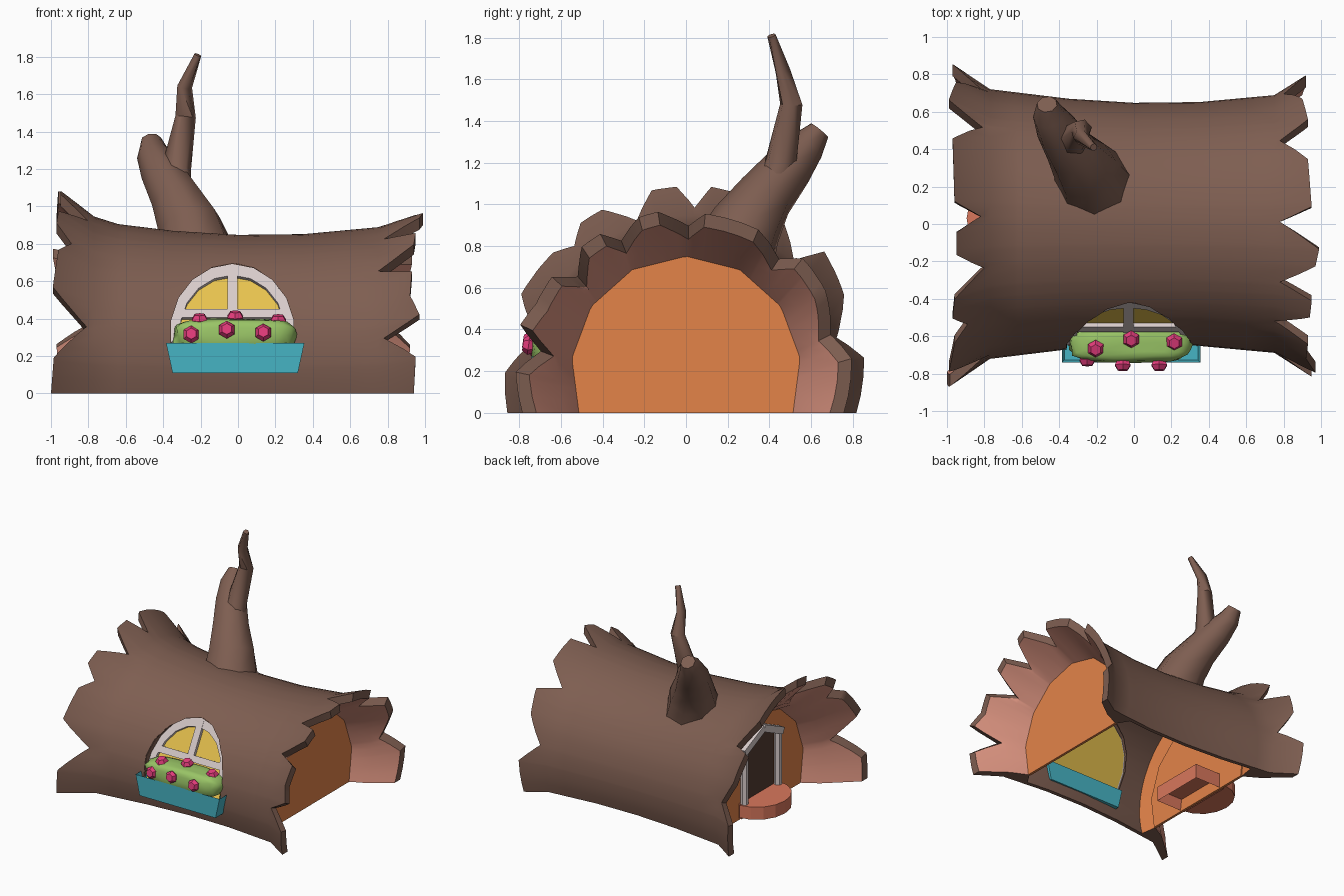
import bpy, bmesh, math, random
from mathutils import Vector

random.seed(4)
if "Cube" in bpy.data.objects:
    bpy.data.objects.remove(bpy.data.objects["Cube"])


def material(name, *rgb):
    col = [((c / 255 + 0.055) / 1.055) ** 2.4 for c in rgb] + [1]
    m = bpy.data.materials.new(name)
    m.use_nodes = True
    m.diffuse_color = col
    m.node_tree.nodes["Principled BSDF"].inputs["Base Color"].default_value = col
    return m


BARK = material("bark brown", 126, 94, 81)
WOOD = material("inner wood pink", 214, 144, 125)
ORANGE = material("end wall orange", 227, 131, 73)
FRAME = material("pale frame", 216, 203, 202)
GLASS = material("window yellow", 231, 194, 78)
TEAL = material("planter teal", 70, 180, 196)
GREEN = material("bush green", 153, 196, 102)
PINK = material("flower pink", 228, 60, 124)
PORCH = material("porch salmon", 216, 119, 92)
DOOR = material("door dark brown", 84, 60, 51)


def smooth_by(ob, angle):
    bpy.ops.object.select_all(action='DESELECT')
    ob.select_set(True)
    bpy.context.view_layer.objects.active = ob
    bpy.ops.object.shade_smooth_by_angle(angle=math.radians(angle))


def finish(name, bm, *mats, smooth=None, recalc=True):
    if recalc:
        bmesh.ops.recalc_face_normals(bm, faces=bm.faces)
    me = bpy.data.meshes.new(name)
    bm.to_mesh(me)
    bm.free()
    ob = bpy.data.objects.new(name, me)
    bpy.context.collection.objects.link(ob)
    for m in mats:
        me.materials.append(m)
    if smooth:
        smooth_by(ob, smooth)
    return ob


def interp(table, x):
    for (a, u), (b, v) in zip(table, table[1:]):
        if x <= b:
            return u + (v - u) * (x - a) / (b - a)
    return table[-1][1]


# Log: lengthwise radius, and jagged end outlines as (degrees, x)
RADIUS = [(-1, .88), (-.8, .725), (-.35, .67), (0, .648), (.35, .652), (.76, .69), (1, .85)]
LEFT = [(-15, -1), (-2, -.985), (13, -.81), (24, -.99), (41, -.96), (48, -.89), (54, -.97),
        (62, -.96), (72, -.8), (79, -.95), (87, -.95), (93, -.82), (98, -.96), (122, -.97),
        (134, -.81), (140, -.99), (155, -.95), (167, -.82), (177, -.97), (195, -.95)]
RIGHT = [(-15, .94), (-1, .95), (9, .78), (15, .97), (24, .92), (35, .93), (42, .75), (50, .94),
         (58, .95), (64, .78), (73, .97), (80, .99), (91, .78), (97, .95), (117, .93),
         (129, .78), (136, .93), (150, .9), (165, .8), (176, .92), (195, .9)]
AXIS_Z = .2
CX, CZ = -.03, .33
WALL_R = .548


def ring_point(x, r, s):
    a = math.asin(AXIS_Z / r)
    t = -a + (math.pi + 2 * a) * s
    return (x, -r * math.cos(t), AXIS_Z + r * math.sin(t))


def wall_radius(s):
    """Radius of the eight-sided end wall outline."""
    half = (math.pi / 2 + math.asin(AXIS_Z / WALL_R)) / 8
    return WALL_R * math.cos(half) / math.cos((s * 8 % 1 * 2 - 1) * half)


def arch(rx, rz):
    return [(CX + rx * math.cos(a), CZ + rz * math.sin(a))
            for a in (math.radians(190 - 20 * k) for k in range(11))]


def prism(name, pts, offset, mat):
    bm = bmesh.new()
    face = bm.faces.new([bm.verts.new(p) for p in pts])
    ext = bmesh.ops.extrude_face_region(bm, geom=[face], use_keep_orig=True)
    bmesh.ops.translate(bm, vec=offset,
                        verts=[g for g in ext["geom"] if isinstance(g, bmesh.types.BMVert)])
    return finish(name, bm, mat)


def build_log():
    bm = bmesh.new()
    degs = sorted({d for d, _ in LEFT + RIGHT} | set(range(-15, 196, 6)))
    outer, inner = [], []
    for d in degs:
        s = (d + 15) / 210
        xs = [interp(LEFT, d), -.77, -.64, -.62, -.35, 0, .35, .55, .61, .75, interp(RIGHT, d)]
        rs = [interp(RADIUS, x) for x in xs]
        top = max(0, math.sin(math.radians(d)))
        rs[0] += .045 * top ** 5
        rs[1] += .025 * top ** 3
        rs[-1] -= .3 * (xs[-1] - .76) * top ** 2
        ri = [r - .03 for r in rs]
        ri[:3] = rs[0] - .065, .62, wall_radius(s)
        ri[-3:] = wall_radius(s), .61, rs[-1] - .065
        outer.append([bm.verts.new(ring_point(x, r, s)) for x, r in zip(xs, rs)])
        inner.append([bm.verts.new(ring_point(x, r, s)) for x, r in zip(xs, ri)])
    for o, p, n, q in zip(outer, outer[1:], inner, inner[1:]):
        for j in range(10):
            bm.faces.new((o[j], o[j + 1], p[j + 1], p[j]))
            f = bm.faces.new((n[j], q[j], q[j + 1], n[j + 1]))
            f.material_index = 1 if j in (0, 1, 8, 9) else 2 if j in (2, 7) else 0
        bm.faces.new((o[0], p[0], q[0], n[0]))
        bm.faces.new((o[-1], n[-1], q[-1], p[-1]))
    # Underside strips along the ground
    o, n, p, q = outer[0], inner[0], outer[-1], inner[-1]
    for j in range(10):
        bm.faces.new((o[j], n[j], n[j + 1], o[j + 1]))
        bm.faces.new((p[j], p[j + 1], q[j + 1], q[j]))
    log = finish("log_shell", bm, BARK, WOOD, ORANGE, recalc=False)
    # Window opening
    hole = [(CX - .335, .2)] + arch(.335, .365) + [(CX + .335, .2)]
    cutter = prism("window_cutter", [(x, -.95, z) for x, z in hole], (0, .65, 0), BARK)
    cutter.hide_render = True
    mod = log.modifiers.new("window opening", 'BOOLEAN')
    mod.operation = 'DIFFERENCE'
    mod.object = cutter
    bpy.context.view_layer.objects.active = log
    bpy.ops.object.modifier_apply(modifier=mod.name)
    bpy.data.objects.remove(cutter)
    smooth_by(log, 35)


def tube(name, path, sides, mat, smooth=None):
    bm = bmesh.new()
    pts = [Vector(p[:3]) for p in path]
    rings = []
    for i, p in enumerate(path):
        tan = pts[min(i + 1, len(pts) - 1)] - pts[max(i - 1, 0)]
        q = tan.to_track_quat('Z', 'Y')
        rings.append([bm.verts.new(pts[i] + q @ Vector((p[3] * math.cos(a), p[3] * math.sin(a), 0)))
                      for a in (2 * math.pi * (k + .5) / sides for k in range(sides))])
    for a, b in zip(rings, rings[1:]):
        for k in range(sides):
            m = (k + 1) % sides
            bm.faces.new((a[k], a[m], b[m], b[k]))
    bm.faces.new(rings[0])
    bm.faces.new(rings[-1])
    return finish(name, bm, mat, smooth=smooth)


def tray(name, lo, hi, mat, direction, wall, depth, taper=0):
    """Box hollowed from its top (direction 1) or bottom (direction -1)."""
    bm = bmesh.new()
    bmesh.ops.create_cube(bm, size=1)
    for v in bm.verts:
        low = v.co.z < 0
        v.co = [l + (h - l) * (c + .5) for l, h, c in zip(lo, hi, v.co)]
        if low:
            v.co.x += taper if v.co.x < (lo[0] + hi[0]) / 2 else -taper
    face = next(f for f in bm.faces if f.normal.z * direction > .9)
    bmesh.ops.inset_individual(bm, faces=[face], thickness=wall)
    bmesh.ops.translate(bm, verts=face.verts, vec=(0, 0, -direction * depth))
    finish(name, bm, mat, recalc=False)


def sheet(name, rows, mat, thick):
    bm = bmesh.new()
    grid = [[bm.verts.new(p) for p in row] for row in rows]
    for a, b in zip(grid, grid[1:]):
        for k in range(len(a) - 1):
            bm.faces.new((a[k], a[k + 1], b[k + 1], b[k]))
    ob = finish(name, bm, mat, recalc=False)
    mod = ob.modifiers.new("thickness", 'SOLIDIFY')
    mod.thickness = thick
    mod.offset = 0


def leaning(points, lift=0):
    """Place (x, z) points on the leaning window plane."""
    return [(x, -.395 - .56 * (.68 - z) - lift, z) for x, z in points]


def on_log(points):
    return [(x, .004 - math.sqrt(interp(RADIUS, x) ** 2 - (z - AXIS_Z) ** 2), z) for x, z in points]


build_log()

# Recessed end walls
for name, x in (("left_end_wall", .6), ("right_end_wall", -.65)):
    prism(name, [ring_point(x, WALL_R + .003, k / 8) for k in range(9)], (.02, 0, 0), ORANGE)

# Broken branch on the roof
tube("branch_trunk", [(-.22, .22, .74, .21), (-.26, .29, .9, .175), (-.33, .38, 1.04, .14),
                      (-.405, .495, 1.18, .118), (-.455, .58, 1.28, .088), (-.465, .64, 1.355, .055)],
     8, BARK, smooth=60)
tube("branch_twig", [(-.33, .37, 1.0, .1), (-.33, .455, 1.2, .08), (-.28, .505, 1.48, .056),
                     (-.285, .465, 1.64, .04), (-.215, .41, 1.81, .021)], 6, BARK, smooth=61)

# Arched window set into the opening
hole_edge = arch(.335, .365)
sheet("window_reveal", [on_log(hole_edge), leaning(hole_edge, -.02)], BARK, .006)
prism("window_glass", leaning([(CX - .32, .22)] + arch(.32, .345) + [(CX + .32, .22)]),
      (0, .008, 0), GLASS)
sheet("window_arch_frame", [leaning(arch(.28, .295), .01), leaning(arch(.333, .355), .01)],
      FRAME, .03)
sheet("window_mullion", [leaning([(CX - .027, z), (CX + .027, z)], .012) for z in (.28, .67)],
      FRAME, .03)
sheet("window_sill_bar", [leaning([(CX - .31, z), (CX + .31, z)], .012) for z in (.4, .445)],
      FRAME, .03)

# Planter, bush and flowers; the bush stays in front of the glass
tray("planter_box", (-.385, -.74, .11), (.355, -.6, .27), TEAL, 1, .02, .05, taper=.035)
bm = bmesh.new()
bmesh.ops.create_icosphere(bm, subdivisions=3, radius=1)
for v in bm.verts:
    p = [math.copysign(abs(c) ** .55, c) * random.uniform(.94, 1.04) for c in v.co]
    x, z = -.02 + .325 * p[0], .31 + .09 * p[2]
    v.co = (x, min(-.635 + .105 * p[1], leaning([(x, z)], .01)[0][1]), z)
finish("flower_bush", bm, GREEN, smooth=50)
FORWARD, UP = Vector((0, -1, .15)), Vector((0, -.25, 1))
for i, (co, facing) in enumerate([((-.25, -.725, .315), FORWARD), ((-.06, -.75, .34), FORWARD),
                                  ((.135, -.75, .325), FORWARD), ((-.205, -.665, .39), UP),
                                  ((-.015, -.615, .405), UP), ((.215, -.63, .385), UP)]):
    path = [(*(Vector(co) + facing * d), r) for d, r in ((-.03, .03), (.005, .048), (.032, .03))]
    tube(f"flower_{i + 1}", path, 6, PINK)

# Doorway with porch, posts and gable
DX, DY = -.67, .03
prism("porch_step", [(DX - .225 * math.sin(a), DY + .25 * math.cos(a), .03)
                     for a in (math.pi * k / 8 for k in range(9))], (0, 0, .1), PORCH)
tray("porch_base", (DX, DY - .23, .01), (DX + .27, DY + .23, .13), PORCH, -1, .02, .09)
prism("door_panel", [(DX + .012, DY + y, z) for y, z in
                     ((-.19, .13), (.19, .13), (.19, .56), (0, .65), (-.19, .56))],
      (.009, 0, 0), DOOR)
for side, label in ((-1, "front"), (1, "back")):
    y = DY + side * .21
    tube(f"{label}_door_post", [(DX - .015, y, .12, .029), (DX - .015, y, .58, .029)], 6, FRAME)
    tube(f"{label}_door_gable", [(DX - .02, y + side * .03, .55, .038),
                                 (DX - .02, DY, .66, .038)], 4, FRAME)
